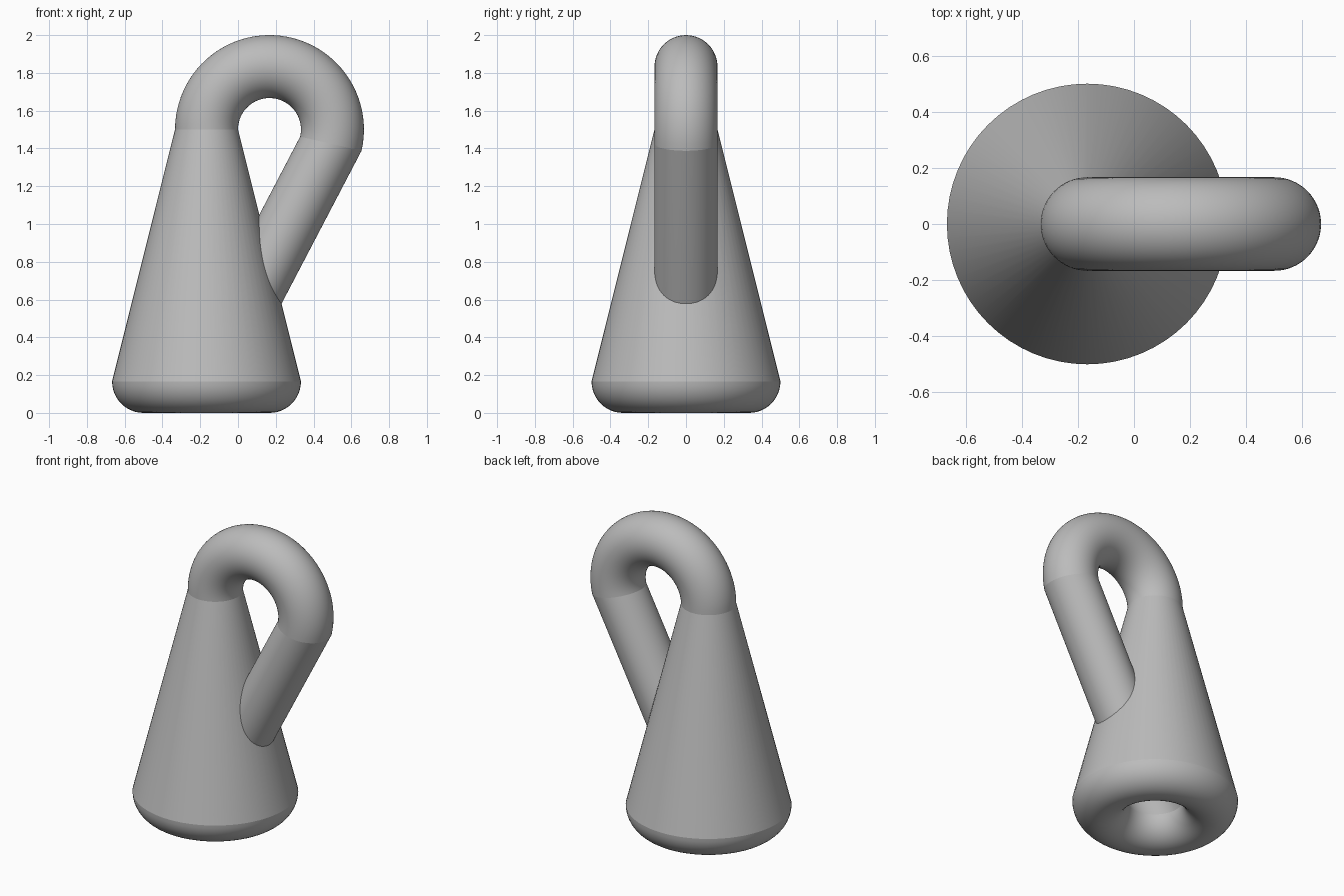
import bpy, bmesh
from math import sin, cos, pi, radians

cube = bpy.data.objects.get("Cube")
if cube:
    bpy.data.objects.remove(cube, do_unlink=True)

R = 1 / 6          # tube radius
AXIS = -R          # x of the body axis
BEND = 1 / 3       # radius of both bends
TOP = 1.5          # height where the neck starts to bend
END = radians(-13) # where the bend meets the straight tube
SIDES = 64

grey = bpy.data.materials.new("grey")
grey.use_nodes = True
color = (0.5, 0.5, 0.5, 1)
grey.diffuse_color = color
grey.node_tree.nodes["Principled BSDF"].inputs["Base Color"].default_value = color


def loft(name, rings):
    """Skin a list of (x, z, tilt, radius) rings, ordered upwards on the outside."""
    bm = bmesh.new()
    loops = []
    for x, z, tilt, r in rings:
        loop = []
        for i in range(SIDES):
            u = 2 * pi * i / SIDES
            loop.append(bm.verts.new((x + r * cos(u) * cos(tilt), r * sin(u),
                                      z + r * cos(u) * sin(tilt))))
        loops.append(loop)
    for a, b in zip(loops, loops[1:]):
        for i in range(SIDES):
            j = (i + 1) % SIDES
            bm.faces.new((a[i], a[j], b[j], b[i])).smooth = True
    mesh = bpy.data.meshes.new(name)
    bm.to_mesh(mesh)
    bm.free()
    mesh.materials.append(grey)
    obj = bpy.data.objects.new(name, mesh)
    bpy.context.collection.objects.link(obj)


def bend_ring(phi):
    return (R + BEND * cos(phi), TOP + BEND * sin(phi), phi, R)


# Conical body, open at both ends
loft("body", [(AXIS, R, 0, 3 * R), (AXIS, TOP, 0, R)])

# Rounded base: lower half of a ring, from the hole out to the rim
steps = 24
angles = [pi + pi * i / steps for i in range(steps + 1)]
loft("base", [(AXIS, R + R * sin(a), 0, BEND + R * cos(a)) for a in angles])

# Bent neck over the top
steps = 48
loft("bent_neck", [bend_ring(END + (pi - END) * i / steps) for i in range(steps + 1)])

# Straight tube running through the body wall to the hole in the base
tx, tz, tilt, r = bend_ring(END)
t = 0.25
middle = (AXIS + (tx - AXIS) * t, R + (tz - R) * t, tilt, R)
loft("inner_tube", [(AXIS, R, 0, R), middle, (tx, tz, tilt, R)])
